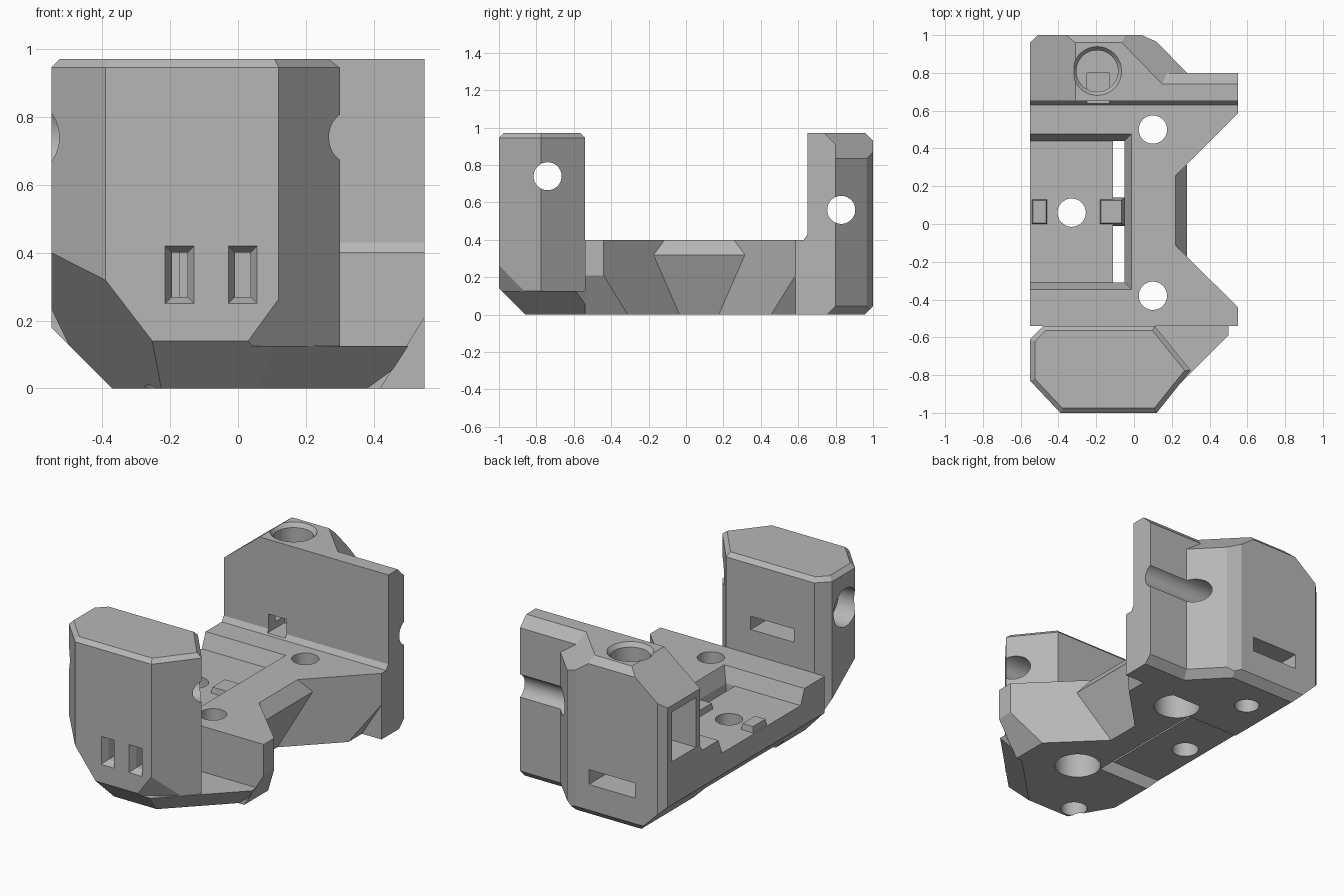
import bpy, bmesh, math
from mathutils import Vector

old = bpy.data.objects.get("Cube")
if old:
    bpy.data.objects.remove(old, do_unlink=True)

grey = bpy.data.materials.new("plain_grey")
grey.use_nodes = True
grey.diffuse_color = (0.47, 0.47, 0.47, 1)
grey.node_tree.nodes["Principled BSDF"].inputs["Base Color"].default_value = (0.47, 0.47, 0.47, 1)


def prism(name, pts, axis, lo, hi, top=None):
    """Extrude a profile along an axis; an optional second profile tapers it."""
    place = {"x": lambda u, v, w: (w, u, v),
             "y": lambda u, v, w: (u, w, v),
             "z": lambda u, v, w: (u, v, w)}[axis]
    bm = bmesh.new()
    a = [bm.verts.new(place(u, v, lo)) for u, v in pts]
    b = [bm.verts.new(place(u, v, hi)) for u, v in (top or pts)]
    bm.faces.new(a)
    bm.faces.new(b)
    n = len(a)
    for i in range(n):
        j = (i + 1) % n
        bm.faces.new((a[i], a[j], b[j], b[i]))
    bmesh.ops.recalc_face_normals(bm, faces=bm.faces)
    mesh = bpy.data.meshes.new(name)
    bm.to_mesh(mesh)
    bm.free()
    mesh.materials.append(grey)
    obj = bpy.data.objects.new(name, mesh)
    bpy.context.collection.objects.link(obj)
    return obj


def rect(u0, u1, v0, v1):
    return [(u0, v0), (u1, v0), (u1, v1), (u0, v1)]


def circle(u, v, r, n=40):
    return [(u + r * math.cos(2 * math.pi * i / n), v + r * math.sin(2 * math.pi * i / n)) for i in range(n)]


def slice_off(obj, point, normal):
    """Remove everything on the outer side of a plane and cap it."""
    bm = bmesh.new()
    bm.from_mesh(obj.data)
    bmesh.ops.bisect_plane(bm, geom=bm.verts[:] + bm.edges[:] + bm.faces[:], dist=1e-5,
                           plane_co=point, plane_no=Vector(normal).normalized(), clear_outer=True)
    bmesh.ops.holes_fill(bm, edges=[e for e in bm.edges if e.is_boundary], sides=0)
    bmesh.ops.recalc_face_normals(bm, faces=bm.faces)
    bm.to_mesh(obj.data)
    bm.free()


def combine(obj, other, operation):
    mod = obj.modifiers.new("shape", "BOOLEAN")
    mod.operation = operation
    mod.solver = "EXACT"
    mod.object = other
    bpy.context.view_layer.update()
    graph = bpy.context.evaluated_depsgraph_get()
    mesh = bpy.data.meshes.new_from_object(obj.evaluated_get(graph))
    obj.modifiers.clear()
    obj.data = mesh


def carve(targets, *args):
    cutter = prism("cutter", *args)
    for t in targets:
        combine(t, cutter, "DIFFERENCE")
    bpy.data.objects.remove(cutter, do_unlink=True)


def join(obj, other):
    combine(obj, other, "UNION")
    bpy.data.objects.remove(other, do_unlink=True)


# Front tower with bevelled top
outline = [(-0.55, -0.61), (-0.48, -0.54), (0.11, -0.54), (0.3, -0.775),
           (0.12, -1), (-0.39, -1), (-0.55, -0.83)]
front = prism("front_tower", outline, "z", 0, 0.97)
for i, (x, y) in enumerate(outline):
    x2, y2 = outline[(i + 1) % len(outline)]
    n = Vector((y - y2, x2 - x, 0)).normalized()
    slice_off(front, (x, y, 0.945), n + Vector((0, 0, 1)))

# Low foot beside the front tower
foot = prism("front_foot", [(-0.05, -0.54), (0.55, -0.54), (0.1, -0.99), (-0.05, -0.99)], "z", 0, 0.125)
slice_off(foot, (0.55, 0, 0.2), (0.2, 0, -0.13))
for part in (front, foot):
    slice_off(part, (0, -1, 0.14), (0, -1, -1))
    slice_off(part, (0.92, 0, 0), (1, -1, -1.36))
slice_off(front, (-0.55, -0.83, 0.4), (-0.73, -0.42, -0.56))
slice_off(front, (0.03, -1, 0.14), (0.143, -0.221, -0.104))
slice_off(front, (-0.55, 0, 0.18), (-1, 0, -1))
join(front, foot)

# Base with a notched waist
base = prism("base", [(-0.55, -0.54), (0.55, -0.54), (0.55, -0.44), (0.14, -0.035), (0.14, 0.175),
                      (0.55, 0.585), (-0.55, 0.585)], "z", 0, 0.4)
slice_off(base, (0.55, 0, 0.21), (0.21, 0, -0.13))
slice_off(base, (-0.55, 0, 0.18), (-1, 0, -1))
waist = prism("waist", [(0.05, 0), (0.14, 0), (0.28, 0.32), (0.22, 0.4), (0.05, 0.4)], "y", -0.172, 0.312)
join(base, waist)

# Back tower: wide plate plus rear bump
back = prism("back_tower", rect(-0.55, 0.55, 0.585, 0.8), "z", 0, 0.97)
slice_off(back, (0, 0.74, 0.97), (0, 1, 1))
slice_off(back, (0, 0.8, 0.045), (0, 1, -1))
bump = prism("rear_bump", [(-0.55, 0.7), (-0.55, 0.96), (-0.51, 1), (0.04, 1), (0.12, 0.965),
                           (0.28, 0.8), (0.28, 0.7)], "z", 0, 0.97)
slice_off(bump, (0, 0.96, 0.97), (0, 1, 1))
slice_off(bump, (0.15, 0.74, 0.97), (0.72, 0.7, 1))
slice_off(bump, (0, 1, 0.045), (0, 1, -1))
slice_off(bump, (0.28, 0.8, 0.045), (0.72, 0.7, -1))
for part in (back, bump):
    slice_off(part, (-0.55, 0, 0.18), (-1, 0, -1))
    slice_off(part, (-0.55, 0, 0.78), (-0.19, 0, 0.24))
join(back, bump)
carve([back], [(0.5, 0.4), (0.63, 0.4), (0.65, 0.43), (0.65, 1.1), (0.5, 1.1)], "x", -0.7, 0.7)

# Upper tray, underside recess and long slot in the base
carve([base], rect(-0.7, -0.05, -0.31, 0.44), "z", 0.31, 0.4 + 0.01, rect(-0.7, -0.01, -0.35, 0.48))
carve([base], rect(-0.7, -0.02, -0.33, 0.46), "z", -0.01, 0.07, rect(-0.7, -0.05, -0.31, 0.44))
carve([base], rect(-0.11, -0.05, -0.31, 0.44), "z", -0.1, 0.5)
carve([base], circle(-0.33, 0.06, 0.075), "z", -0.1, 0.5)

# Base bolt holes with wide underside recesses
for y in (0.5, -0.38):
    carve([base], circle(0.1, y, 0.075), "z", -0.1, 0.5)
    carve([base], circle(0.1, y, 0.13), "z", -0.1, 0.15)

# Front tower openings: cross hole, screw hole, nut slot, two windows
carve([front], circle(-0.74, 0.74, 0.075), "x", -0.7, 0.7)
carve([front], circle(-0.74, 0.74, 0.115), "x", -0.7, -0.42)
carve([front], circle(-0.2, -0.77, 0.075), "z", -0.1, 0.7)
carve([front], rect(-0.345, -0.055, 0.55, 0.63), "y", -0.88, -0.5)
for x in (-0.172, 0.014):
    carve([front], rect(x - 0.043, x + 0.043, 0.25, 0.42), "y", -1.001, -0.96,
          rect(x - 0.023, x + 0.023, 0.27, 0.4))
    carve([front], rect(x - 0.023, x + 0.023, 0.27, 0.4), "y", -0.97, -0.84)

# Back tower openings: cross hole, top shaft, screw hole, nut slot, side window
carve([back], circle(0.83, 0.56, 0.075), "x", -0.7, 0.7)
carve([back], circle(-0.195, 0.81, 0.11), "z", 0.45, 1.1)
carve([back], circle(-0.195, 0.81, 0.11), "z", 0.945, 0.975, circle(-0.195, 0.81, 0.133))
carve([back], circle(-0.2, 0.76, 0.07), "z", -0.1, 0.25)
carve([back], rect(-0.36, -0.05, 0.2, 0.29), "y", 0.65, 1.1)
carve([back], rect(0.69, 0.92, 0.44, 0.74), "x", -0.7, -0.36)
carve([back], rect(-0.25, -0.13, 0.41, 0.52), "y", 0.5, 0.8)

# Raised pads on the tray floor
for name, x0, x1 in (("outer_pad", -0.55, -0.45), ("inner_pad", -0.19, -0.05)):
    c = 0.015
    prism(name, rect(x0, x1, -0.01, 0.14), "z", 0.25, 0.345, rect(x0 + c, x1 - c, 0.005, 0.125))

for obj in bpy.context.scene.objects:
    if obj.type == "MESH" and grey.name in obj.data.materials:
        bpy.ops.object.select_all(action="DESELECT")
        obj.select_set(True)
        bpy.context.view_layer.objects.active = obj
        bpy.ops.object.shade_smooth_by_angle(angle=math.radians(20))
